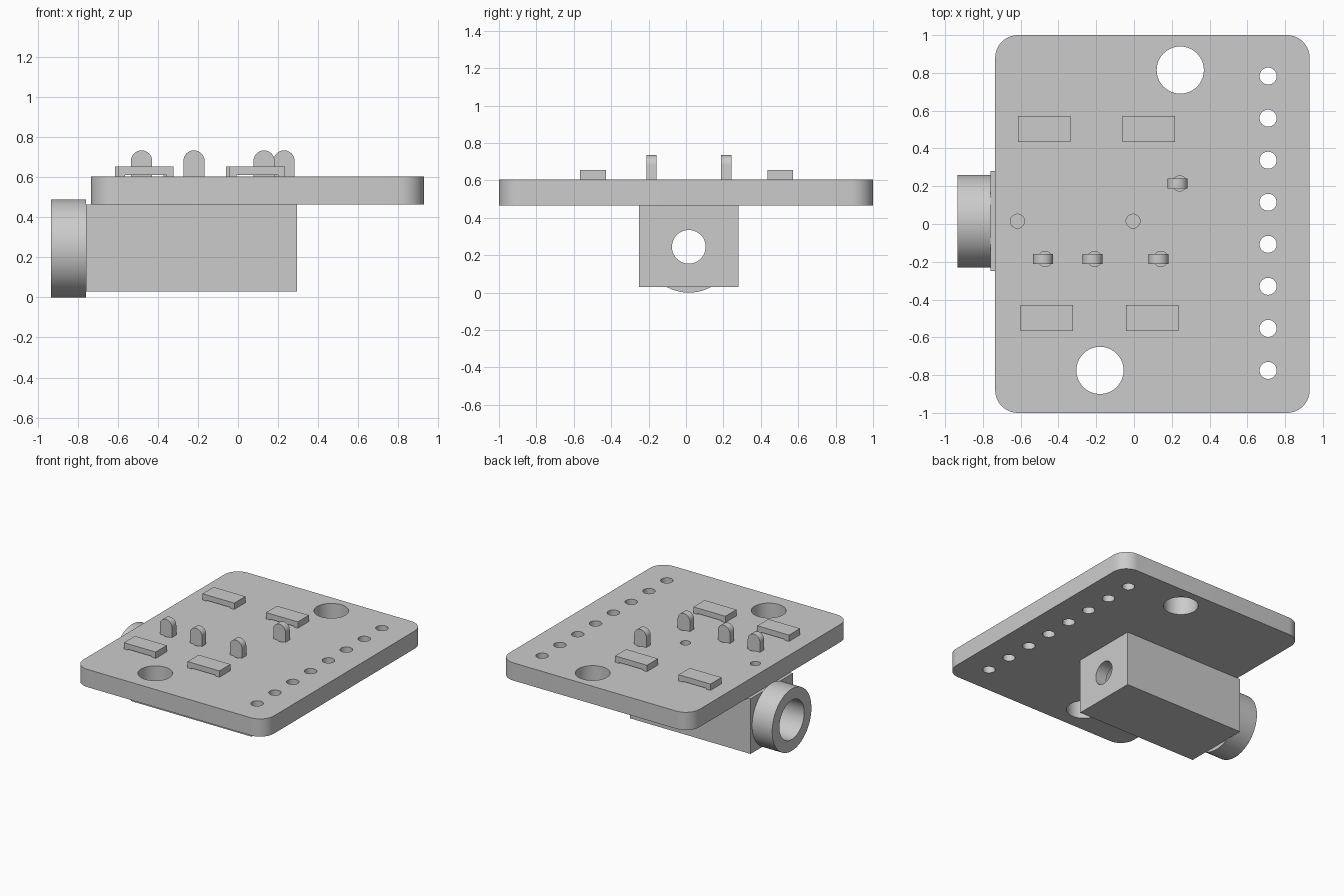
import bpy, bmesh, math
from mathutils import Matrix, Vector

cube = bpy.data.objects.get("Cube")
if cube:
    bpy.data.objects.remove(cube, do_unlink=True)

grey = bpy.data.materials.new("plain grey")
grey.use_nodes = True
grey.diffuse_color = (0.6, 0.6, 0.6, 1)
grey.node_tree.nodes["Principled BSDF"].inputs["Base Color"].default_value = (0.6, 0.6, 0.6, 1)


def make(name, bm):
    bmesh.ops.recalc_face_normals(bm, faces=bm.faces[:])
    mesh = bpy.data.meshes.new(name)
    bm.to_mesh(mesh)
    bm.free()
    mesh.materials.append(grey)
    obj = bpy.data.objects.new(name, mesh)
    bpy.context.collection.objects.link(obj)
    return obj


def add_box(bm, low, high):
    low, high = Vector(low), Vector(high)
    m = Matrix.Translation((low + high) / 2) @ Matrix.Diagonal((*(high - low), 1))
    bmesh.ops.create_cube(bm, size=1, matrix=m)


def add_cylinder(bm, centre, radius, depth, axis="Z", sides=64):
    m = Matrix.Translation(centre)
    if axis == "X":
        m = m @ Matrix.Rotation(math.pi / 2, 4, "Y")
    bmesh.ops.create_cone(bm, cap_ends=True, segments=sides, radius1=radius,
                          radius2=radius, depth=depth, matrix=m)


def extrude_profile(bm, points, direction):
    face = bm.faces.new([bm.verts.new(p) for p in points])
    out = bmesh.ops.extrude_face_region(bm, geom=[face])["geom"]
    verts = [g for g in out if isinstance(g, bmesh.types.BMVert)]
    bmesh.ops.translate(bm, verts=verts, vec=direction)
    bmesh.ops.recalc_face_normals(bm, faces=bm.faces[:])


def cut(obj, cutter):
    """Subtract the cutter, bake the result and discard the cutter."""
    mod = obj.modifiers.new("holes", "BOOLEAN")
    mod.operation, mod.solver, mod.object = "DIFFERENCE", "EXACT", cutter
    graph = bpy.context.evaluated_depsgraph_get()
    mesh = bpy.data.meshes.new_from_object(obj.evaluated_get(graph))
    obj.modifiers.clear()
    obj.data = mesh
    bpy.data.objects.remove(cutter, do_unlink=True)


TOP, BOTTOM = 0.605, 0.465
LEDS = [(-0.482, -0.185), (-0.22, -0.185), (0.13, -0.185), (0.23, 0.215)]

# Rounded circuit board
x0, x1, r, steps = -0.735, 0.93, 0.12, 10
corners = [(x1 - r, 1 - r), (x0 + r, 1 - r), (x0 + r, r - 1), (x1 - r, r - 1)]
outline = []
for quarter, (cx, cy) in enumerate(corners):
    for i in range(steps + 1):
        a = math.pi / 2 * (quarter + i / steps)
        outline.append((cx + r * math.cos(a), cy + r * math.sin(a), BOTTOM))
bm = bmesh.new()
extrude_profile(bm, outline, (0, 0, TOP - BOTTOM))
board = make("circuit_board", bm)

# Mounting holes, header holes, peg holes and lead holes
holes = [(0.245, 0.815, 0.125), (-0.18, -0.775, 0.125)]
holes += [(0.71, 0.783 - i * 0.2226, 0.045) for i in range(8)]
holes += [(-0.617, 0.015, 0.037), (-0.005, 0.015, 0.037)]
holes += [(x + 0.012, y, 0.04) for x, y in LEDS]
bm = bmesh.new()
for x, y, radius in holes:
    add_cylinder(bm, (x, y, 0.53), radius, 0.4, sides=40)
cut(board, make("hole_cutter", bm))

# Socket housing below the board
bm = bmesh.new()
add_box(bm, (-0.76, -0.25, 0.03), (0.295, 0.28, BOTTOM))
housing = make("socket_housing", bm)
axis_y, axis_z = 0.015, 0.245
bm = bmesh.new()
add_cylinder(bm, (-0.35, axis_y, axis_z), 0.155, 1.1, "X")
cut(housing, make("bore_cutter", bm))
bm = bmesh.new()
add_cylinder(bm, (0.25, axis_y, axis_z), 0.09, 0.3, "X")
cut(housing, make("rear_hole_cutter", bm))

# Round collar at the socket mouth
bm = bmesh.new()
add_cylinder(bm, (-0.8475, axis_y, axis_z), 0.245, 0.175, "X")
collar = make("socket_collar", bm)
bm = bmesh.new()
add_cylinder(bm, (-0.85, axis_y, axis_z), 0.155, 0.4, "X")
cut(collar, make("collar_cutter", bm))

# Flat chips: raised body between two end terminals
for i, (x, y) in enumerate([(-0.615, 0.435), (-0.06, 0.435), (-0.6, -0.567), (-0.043, -0.567)]):
    w, d, cap, high = 0.278, 0.138, 0.035, TOP + 0.05
    bm = bmesh.new()
    add_box(bm, (x + cap, y, TOP + 0.007), (x + w - cap, y + d, high))
    make(f"chip_body_{i + 1}", bm)
    bm = bmesh.new()
    add_box(bm, (x, y, TOP), (x + cap, y + d, high))
    add_box(bm, (x + w - cap, y, TOP), (x + w, y + d, high))
    make(f"chip_terminals_{i + 1}", bm)

# Upright round-topped tabs
smooth = [board, housing, collar]
for i, (x, y) in enumerate(LEDS):
    rad, dome = 0.053, 0.682
    points = [(x - rad, y - 0.027, BOTTOM), (x + rad, y - 0.027, BOTTOM)]
    for k in range(17):
        a = math.pi * k / 16
        points.append((x + rad * math.cos(a), y - 0.027, dome + rad * math.sin(a)))
    bm = bmesh.new()
    extrude_profile(bm, points, (0, 0.054, 0))
    smooth.append(make(f"round_tab_{i + 1}", bm))

# Smooth curved walls, crisp edges
bpy.ops.object.select_all(action="DESELECT")
for obj in smooth:
    obj.select_set(True)
bpy.context.view_layer.objects.active = board
bpy.ops.object.shade_smooth_by_angle(angle=math.radians(30))
